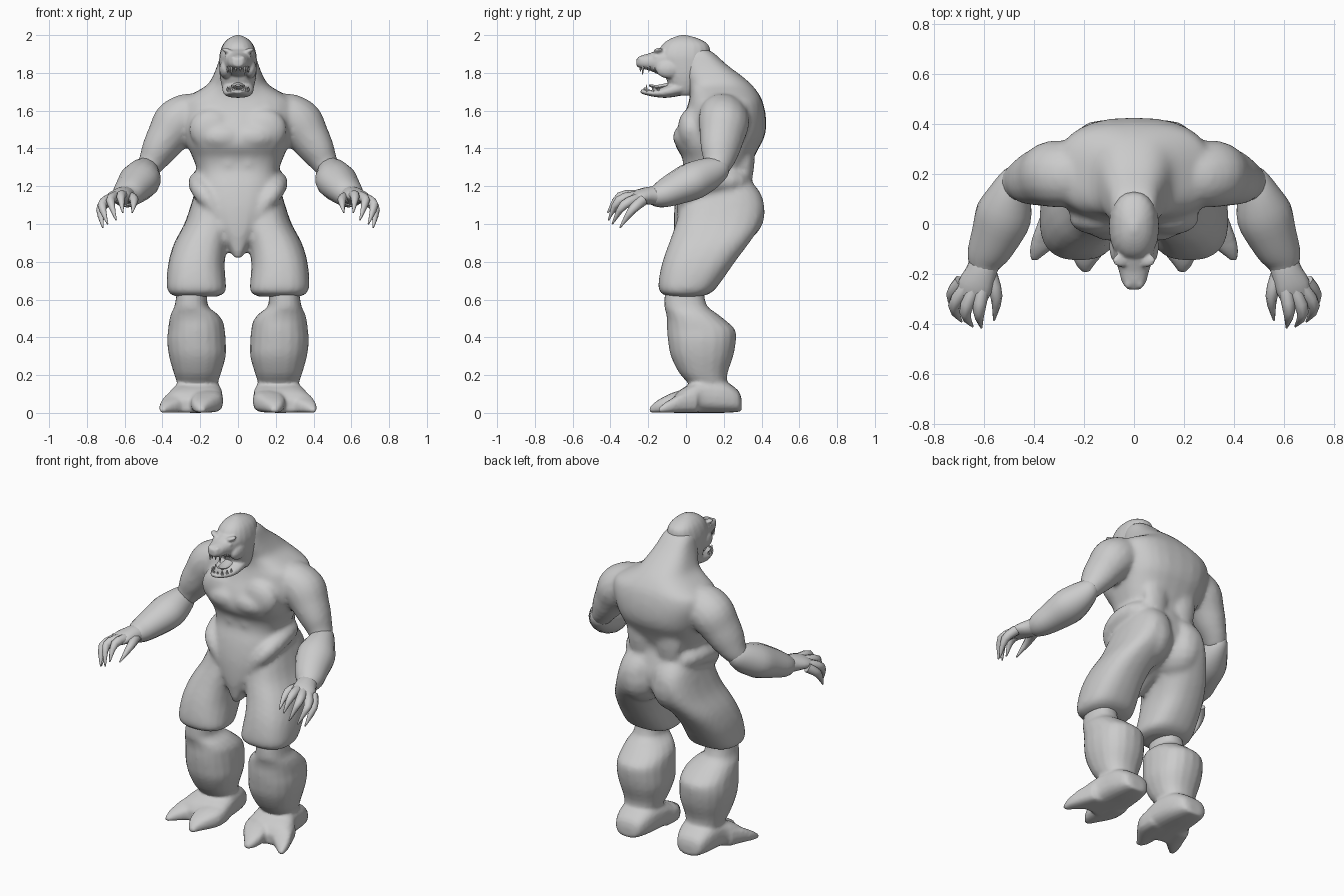
import bpy, bmesh, math
from mathutils import Vector, Matrix

skin = bpy.data.materials.new("grey_skin")
skin.diffuse_color = (0.6, 0.6, 0.6, 1)


def spline(rows, steps):
    """Catmull-Rom interpolation of equal-length number rows."""
    out = []
    for i in range(len(rows) - 1):
        a, b = rows[i], rows[i + 1]
        p, n = rows[max(i - 1, 0)], rows[min(i + 2, len(rows) - 1)]
        for k in range(steps):
            t = k / steps
            out.append([0.5 * (2 * B + (C - A) * t + (2 * A - 5 * B + 4 * C - D) * t * t
                               + (3 * B - A - 3 * C + D) * t ** 3)
                        for A, B, C, D in zip(p, a, b, n)])
    return out + [list(rows[-1])]


def skin_rings(bm, rings, s):
    """Join point rings into a capped skin; s = -1 flips it to the left side."""
    vs = [[bm.verts.new((p[0] * s, p[1], p[2])) for p in r] for r in rings]
    n = len(vs[0])
    for a, b in zip(vs, vs[1:]):
        for i in range(n):
            bm.faces.new((a[i], a[(i + 1) % n], b[(i + 1) % n], b[i]))
    bm.faces.new(vs[0])
    bm.faces.new(vs[-1])


def loft(bm, rows, axis="z", s=1, n=20, power=2.3, steps=3):
    """Rows: position on axis, min and max on x, min and max on the other axis."""
    rings = []
    for h, x0, x1, w0, w1 in spline(rows, steps):
        ring = []
        for i in range(n):
            a = 2 * math.pi * i / n
            c, d = math.cos(a), math.sin(a)
            u = (x0 + x1) / 2 + (x1 - x0) / 2 * math.copysign(abs(c) ** (2 / power), c)
            w = (w0 + w1) / 2 + (w1 - w0) / 2 * math.copysign(abs(d) ** (2 / power), d)
            ring.append((u, w, h) if axis == "z" else (u, h, w))
        rings.append(ring)
    skin_rings(bm, rings, s)


def tube(bm, rows, s=1, n=16, steps=3):
    """Rows: x, y, z, side radius, upright radius."""
    pts = spline(rows, steps)
    rings = []
    for i, p in enumerate(pts):
        t = Vector(pts[min(i + 1, len(pts) - 1)][:3]) - Vector(pts[max(i - 1, 0)][:3])
        u = t.cross(Vector((0, 0.3, 1))).normalized()
        v = u.cross(t).normalized()
        rings.append([Vector(p[:3]) + u * p[3] * math.cos(k * math.tau / n)
                      + v * p[4] * math.sin(k * math.tau / n) for k in range(n)])
    skin_rings(bm, rings, s)


def ball(bm, c, r, s=1, tilt=0):
    m = (Matrix.Translation((c[0] * s, c[1], c[2])) @ Matrix.Rotation(tilt * s, 4, 'Y')
         @ Matrix.Diagonal((*r, 1)))
    bmesh.ops.create_uvsphere(bm, u_segments=16, v_segments=10, radius=1, matrix=m)


def finish(bm, name, fuse=0.0, soften=4, angle=50):
    bmesh.ops.recalc_face_normals(bm, faces=bm.faces)
    me = bpy.data.meshes.new(name)
    bm.to_mesh(me)
    bm.free()
    me.materials.append(skin)
    ob = bpy.data.objects.new(name, me)
    bpy.context.collection.objects.link(ob)
    bpy.ops.object.select_all(action='DESELECT')
    ob.select_set(True)
    bpy.context.view_layer.objects.active = ob
    if fuse:
        mod = ob.modifiers.new("fuse", 'REMESH')
        mod.mode, mod.voxel_size, mod.use_smooth_shade = 'VOXEL', fuse, True
        mod = ob.modifiers.new("soften", 'SMOOTH')
        mod.factor, mod.iterations = 0.5, soften
    else:
        bpy.ops.object.shade_smooth_by_angle(angle=math.radians(angle))


# Body: neck, torso and pelvis, fused with thighs, upper arms and muscles
bm = bmesh.new()
torso = [(.82, .02, -.04, .03), (.92, .08, -.06, .2), (1.0, .15, -.065, .33),
         (1.1, .2, -.06, .375), (1.2, .215, -.04, .355), (1.28, .215, -.015, .335),
         (1.35, .24, -.02, .36), (1.41, .265, -.055, .39), (1.46, .28, -.058, .415),
         (1.52, .295, -.04, .425), (1.59, .31, -.005, .42), (1.65, .3, .015, .405),
         (1.69, .24, .02, .385), (1.735, .165, .01, .35), (1.78, .135, -.01, .3),
         (1.84, .11, -.02, .22), (1.89, .095, -.02, .165), (1.92, .08, -.01, .13)]
loft(bm, [(z, -w, w, f, b) for z, w, f, b in torso], n=28, power=2.6)
thigh = [(.615, .11, .33, -.09, .08), (.64, .065, .37, -.14, .14), (.7, .065, .378, -.145, .19),
         (.8, .07, .368, -.125, .26), (.9, .05, .338, -.09, .335), (1.0, .01, .285, -.055, .40),
         (1.1, .0, .25, -.025, .415), (1.18, .0, .225, .03, .385), (1.25, .03, .18, .1, .32)]
for s in (1, -1):
    loft(bm, thigh, s=s, power=2.5)
    # buttock
    ball(bm, (.115, .24, 1.06), (.14, .18, .17), s)
    # shoulder and upper arm
    tube(bm, [(.2, .2, 1.6, .1, .09), (.26, .2, 1.58, .13, .115), (.325, .2, 1.53, .135, .13),
              (.375, .19, 1.46, .12, .11), (.42, .18, 1.39, .105, .093),
              (.455, .17, 1.33, .083, .073), (.485, .15, 1.28, .065, .06)], s)
    # hip ridge
    tube(bm, [(.07, .3, 1.2, .04, .04), (.17, .27, 1.225, .055, .055),
              (.212, .14, 1.22, .052, .055), (.19, .02, 1.17, .05, .05),
              (.13, -.01, 1.09, .04, .04), (.06, -.02, .98, .02, .02)], s)
    # chest, belly and spine muscles
    ball(bm, (.08, .0, 1.46), (.12, .07, .07), s)
    ball(bm, (.14, .02, 1.5), (.12, .065, .11), s)
    ball(bm, (.05, .035, 1.32), (.055, .055, .06), s)
    ball(bm, (.1, .31, 1.37), (.09, .055, .2), s)
finish(bm, "body", fuse=.015, soften=6)

for s, side in ((1, "right"), (-1, "left")):
    # Lower leg with knee, calf and ankle, fused with a two-toed foot
    bm = bmesh.new()
    loft(bm, [(.08, .12, .31, .03, .24), (.15, .11, .32, .015, .22), (.21, .09, .34, -.035, .22),
              (.3, .065, .365, -.08, .25), (.38, .065, .375, -.095, .264),
              (.44, .07, .37, -.1, .26), (.485, .08, .365, -.1, .215),
              (.525, .11, .355, -.105, .165), (.57, .16, .335, -.115, .11),
              (.67, .16, .32, -.11, .09)], s=s)
    loft(bm, [(.295, .17, .26, .01, .07), (.275, .13, .3, .005, .12), (.2, .1, .325, 0, .17),
              (.1, .085, .34, 0, .18), (.02, .08, .37, 0, .15), (-.04, .08, .38, 0, .115),
              (-.075, .12, .35, .0, .07)], "y", s, power=2.8)
    loft(bm, [(.04, .08, .245, 0, .135), (-.05, .08, .25, 0, .115), (-.11, .115, .25, 0, .09),
              (-.16, .155, .235, 0, .06), (-.195, .18, .205, 0, .025)], "y", s, n=12, power=2.8)
    loft(bm, [(.06, .23, .365, 0, .13), (-.02, .25, .395, 0, .11), (-.07, .29, .412, 0, .08),
              (-.11, .34, .418, 0, .055), (-.145, .385, .415, 0, .025)], "y", s, n=12, power=2.8)
    finish(bm, side + "_leg", fuse=.011, soften=3)

    # Forearm
    bm = bmesh.new()
    tube(bm, [(.475, .22, 1.31, .025, .025), (.48, .195, 1.3, .05, .055),
              (.495, .13, 1.27, .082, .085), (.52, .04, 1.23, .113, .1),
              (.555, -.05, 1.19, .1, .088), (.59, -.13, 1.155, .08, .07),
              (.6, -.18, 1.145, .055, .05)], s)
    finish(bm, side + "_forearm")

    # Hand: palm, four curled fingers and thumb
    bm = bmesh.new()
    tube(bm, [(.595, -.14, 1.15, .06, .05), (.61, -.19, 1.15, .062, .048),
              (.635, -.25, 1.145, .07, .036), (.65, -.295, 1.135, .06, .022)], s)
    fingers = [((.605, -.25, 1.15), (.62, -.35, 1.145), (.61, -.415, 1.06)),
               ((.64, -.26, 1.145), (.675, -.355, 1.125), (.645, -.41, 1.02)),
               ((.67, -.25, 1.135), (.72, -.33, 1.1), (.69, -.39, 1.0)),
               ((.69, -.23, 1.125), (.728, -.285, 1.075), (.715, -.35, .98)),
               ((.58, -.19, 1.14), (.55, -.29, 1.13), (.56, -.385, 1.06))]
    for f in fingers:
        tube(bm, [(*p, r, r) for p, r in zip(f, (.03, .024, .004))], s, n=8)
    finish(bm, side + "_hand")

# Head: skull, muzzle, cheeks, brows and nostrils, with an open jaw
bm = bmesh.new()
loft(bm, [(1.68, -.06, .06, -.05, .04), (1.71, -.08, .08, -.08, .06), (1.78, -.096, .096, -.11, .1),
          (1.85, -.1, .1, -.145, .13), (1.9, -.097, .097, -.15, .13), (1.95, -.08, .08, -.125, .118),
          (1.982, -.05, .05, -.08, .065), (2.0, -.012, .012, -.03, .0)])
loft(bm, [(-.06, -.09, .09, 1.78, 1.94), (-.13, -.078, .078, 1.785, 1.93),
          (-.19, -.06, .06, 1.812, 1.905), (-.235, -.047, .047, 1.822, 1.893),
          (-.262, -.025, .025, 1.835, 1.875)], "y")
loft(bm, [(-.02, -.085, .085, 1.68, 1.77), (-.1, -.08, .08, 1.668, 1.735),
          (-.16, -.065, .065, 1.672, 1.712), (-.21, -.047, .047, 1.682, 1.712),
          (-.24, -.02, .02, 1.692, 1.712)], "y")
for s in (1, -1):
    ball(bm, (.047, -.145, 1.912), (.042, .028, .014), s, -.4)
    ball(bm, (.066, -.09, 1.82), (.033, .07, .05), s)
    ball(bm, (.022, -.235, 1.875), (.018, .024, .016), s)
    ball(bm, (.055, -.16, 1.883), (.016, .014, .009), s, -.3)
finish(bm, "head", fuse=.007, soften=3)

# Tongue
bm = bmesh.new()
tube(bm, [(0, -.09, 1.735, .03, .015), (0, -.15, 1.725, .03, .012), (0, -.195, 1.735, .012, .006)], n=10)
finish(bm, "tongue")

# Teeth around both jaws
bm = bmesh.new()
for s in (1, -1):
    for x, y, big in ((.012, -.24, .5), (.035, -.228, 1.1), (.047, -.195, .6), (.055, -.165, .6)):
        tube(bm, [(x, y, 1.835, .01, .01), (x, y - .002, 1.82 - .03 * big, .001, .001)], s, 6, 1)
        tube(bm, [(x, y + .02, 1.7, .01, .01), (x, y + .018, 1.712 + .025 * big, .001, .001)], s, 6, 1)
finish(bm, "teeth")
